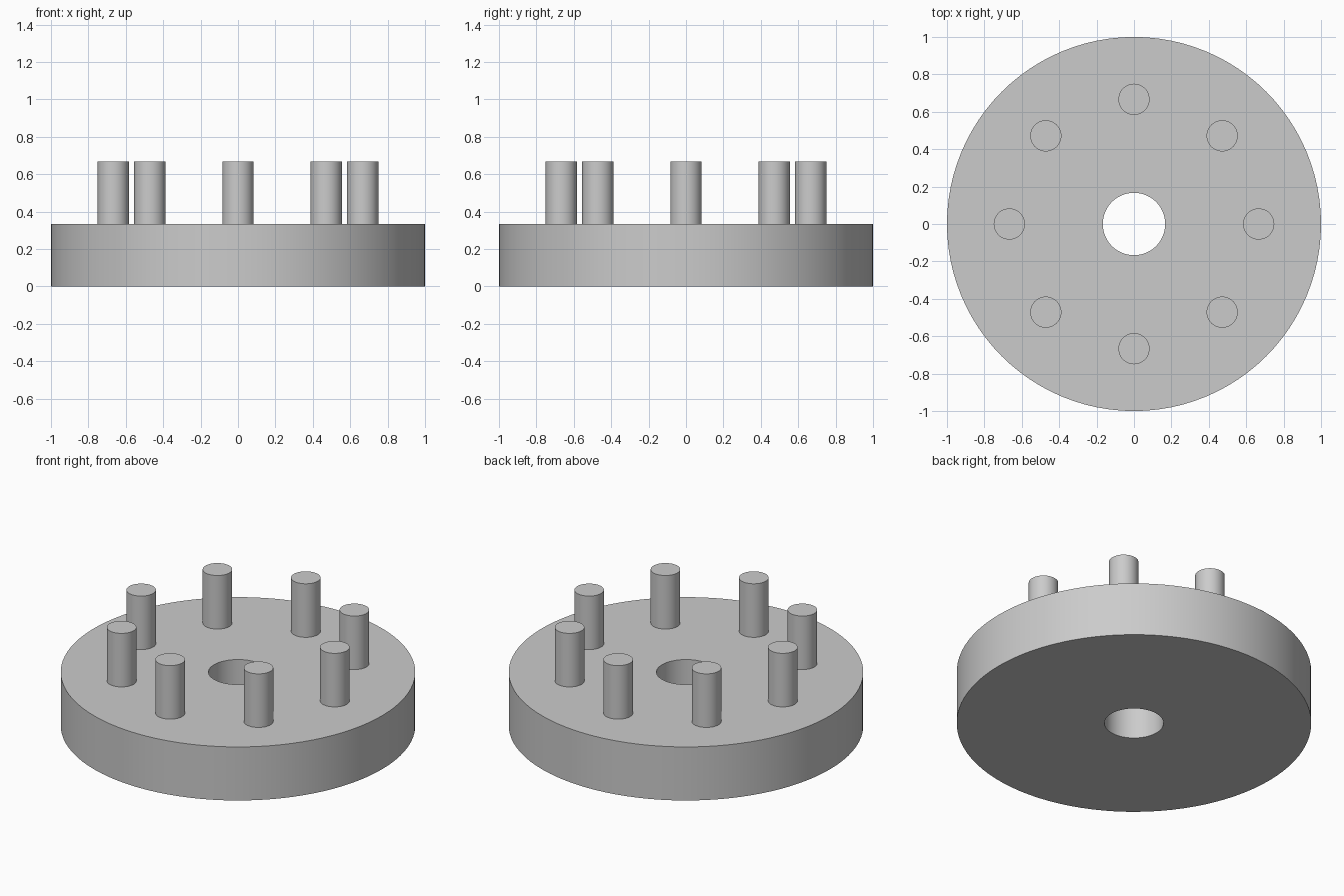
import bpy, bmesh
from math import cos, sin, tau, radians

OUTER, BORE, THICK = 1.0, 1 / 6, 1 / 3
PIN_R, PIN_CIRCLE, PIN_H, PINS = 1 / 12, 2 / 3, 1 / 3, 8

cube = bpy.data.objects.get("Cube")
if cube:
    bpy.data.objects.remove(cube, do_unlink=True)

grey = bpy.data.materials.new("plain_grey")
grey.use_nodes = True
colour = (0.6, 0.6, 0.6, 1)
grey.diffuse_color = colour
grey.node_tree.nodes["Principled BSDF"].inputs["Base Color"].default_value = colour


def lathe(name, profile, closed, steps, location=(0, 0, 0)):
    """Revolve an (r, z) profile about the z axis into a smooth-sided object."""
    bm = bmesh.new()
    verts = [bm.verts.new((r, 0, z)) for r, z in profile]
    edges = [bm.edges.new(pair) for pair in zip(verts, verts[1:])]
    if closed:
        edges.append(bm.edges.new((verts[-1], verts[0])))
    bmesh.ops.spin(bm, geom=verts + edges, axis=(0, 0, 1), cent=(0, 0, 0),
                   angle=tau, steps=steps, use_merge=True)
    bmesh.ops.remove_doubles(bm, verts=bm.verts, dist=1e-5)
    bmesh.ops.recalc_face_normals(bm, faces=bm.faces)
    mesh = bpy.data.meshes.new(name)
    bm.to_mesh(mesh)
    bm.free()
    mesh.materials.append(grey)
    obj = bpy.data.objects.new(name, mesh)
    obj.location = location
    bpy.context.collection.objects.link(obj)
    bpy.ops.object.select_all(action="DESELECT")
    obj.select_set(True)
    bpy.context.view_layer.objects.active = obj
    bpy.ops.object.shade_smooth_by_angle(angle=radians(30))
    return obj


# Thick disc with a central bore
lathe("disc", [(BORE, 0), (OUTER, 0), (OUTER, THICK), (BORE, THICK)], True, 96)

# Ring of upright pins standing on the disc
for i in range(PINS):
    a = tau * i / PINS
    lathe(f"pin_{i + 1}", [(0, 0), (PIN_R, 0), (PIN_R, PIN_H), (0, PIN_H)], False, 48,
          (PIN_CIRCLE * cos(a), PIN_CIRCLE * sin(a), THICK))
